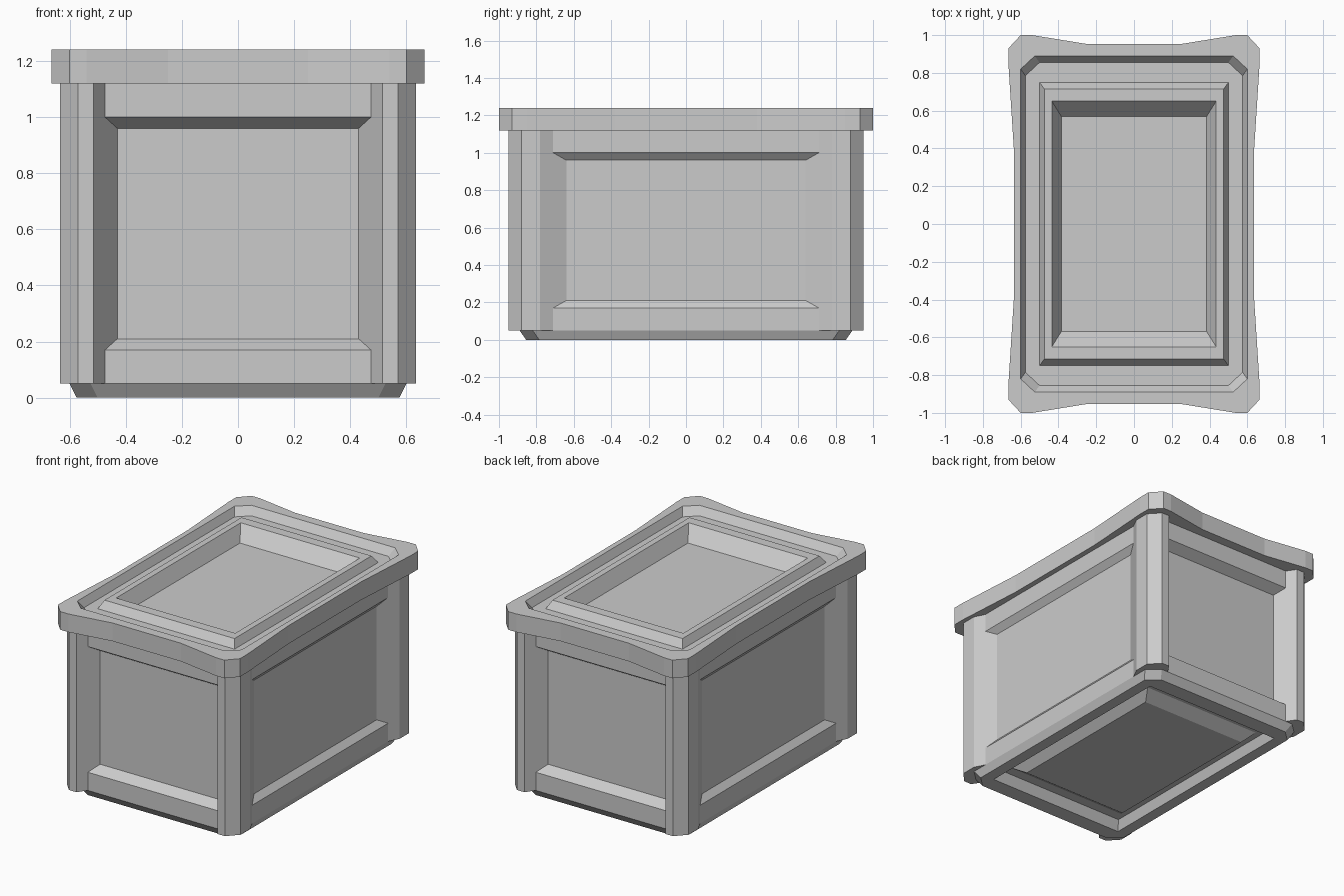
import bpy, bmesh

if "Cube" in bpy.data.objects:
    bpy.data.objects.remove(bpy.data.objects["Cube"])


def ring(q, z):
    """Mirror one quadrant of outline points (from +x round to +y) into a full loop."""
    pts = list(q)
    pts += [(-x, y) for x, y in reversed(q)]
    pts += [(-x, -y) for x, y in q]
    pts += [(x, -y) for x, y in reversed(q)]
    return [(x, y, z) for x, y in pts]


def octa(a, b, z, c=0.07):
    p, d = (a, b - c), (a - c - 0.005, b)
    return ring([(a, 0.38), p, p, d, d, (0.25, b)], z)


def rect(a, b, z):
    return ring([(a, 0.38)] + [(a, b)] * 4 + [(0.25, b)], z)


def loft(name, rings, cap_start=False, cap_end=False):
    bm = bmesh.new()
    loops = [[bm.verts.new(p) for p in r] for r in rings]
    for lo, hi in zip(loops, loops[1:]):
        n = len(lo)
        for i in range(n):
            j = (i + 1) % n
            bm.faces.new((lo[i], lo[j], hi[j], hi[i]))
    if cap_start:
        bm.faces.new(loops[0][::-1])
    if cap_end:
        bm.faces.new(loops[-1])
    bmesh.ops.remove_doubles(bm, verts=bm.verts, dist=1e-5)
    bmesh.ops.recalc_face_normals(bm, faces=bm.faces)
    me = bpy.data.meshes.new(name)
    bm.to_mesh(me)
    bm.free()
    ob = bpy.data.objects.new(name, me)
    bpy.context.collection.objects.link(ob)
    return ob


# Body: underside panel and groove, base bevel, rails and recessed walls
loft("body", [
    rect(0.385, 0.57, 0.01),
    rect(0.435, 0.65, 0.06),
    rect(0.475, 0.715, 0.06),
    rect(0.50, 0.75, 0.0),
    octa(0.575, 0.855, 0.0),
    octa(0.60, 0.89, 0.05),
    octa(0.60, 0.89, 0.17),
    rect(0.565, 0.825, 0.21),
    rect(0.565, 0.825, 0.96),
    octa(0.60, 0.89, 1.0),
    octa(0.60, 0.89, 1.12),
], cap_start=True)

# Lid: wavy rim, groove, raised frame and sunken panel
rim = [(0.635, 0.38), (0.665, 0.85), (0.665, 0.93),
       (0.60, 1.0), (0.54, 1.0), (0.25, 0.953)]
loft("lid", [
    rect(0.565, 0.825, 1.12),
    ring(rim, 1.12),
    ring(rim, 1.24),
    octa(0.60, 0.89, 1.24),
    octa(0.575, 0.855, 1.19),
    rect(0.50, 0.75, 1.19),
    rect(0.475, 0.715, 1.24),
    rect(0.435, 0.65, 1.24),
    rect(0.385, 0.57, 1.15),
], cap_end=True)

# Corner posts with flanks sloping in to the wall panels
post = [(0.565, 0.64), (0.635, 0.78), (0.635, 0.88),
        (0.57, 0.95), (0.515, 0.95), (0.43, 0.825)]
for sy, side in ((-1, "front"), (1, "back")):
    for sx, hand in ((-1, "left"), (1, "right")):
        loft(f"{side}_{hand}_post",
             [[(sx * x, sy * y, z) for x, y in post] for z in (0.05, 1.12)],
             cap_start=True, cap_end=True)
